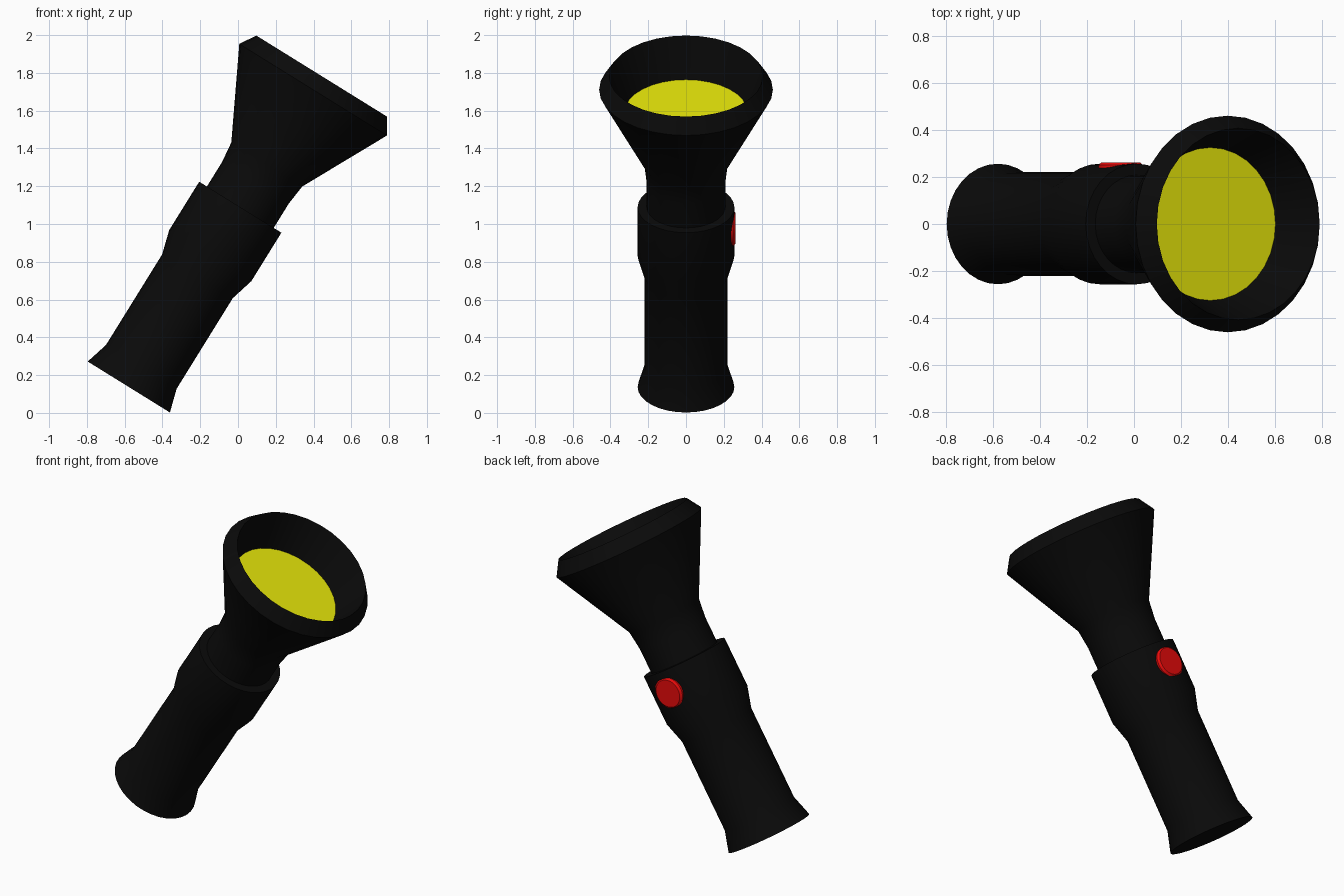
import bpy, bmesh, math
from mathutils import Matrix

if "Cube" in bpy.data.objects:
    bpy.data.objects.remove(bpy.data.objects["Cube"])

SIDES = 32
TILT = math.atan2(0.527, 0.85)
# the torch is built upright along z, then leaned over and set on its rear edge
PLACE = Matrix.Translation((-0.578, 0, 0.137)) @ Matrix.Rotation(TILT, 4, 'Y')


def material(name, rgb):
    m = bpy.data.materials.new(name)
    m.diffuse_color = (*rgb, 1)
    m.use_nodes = True
    m.node_tree.nodes["Principled BSDF"].inputs["Base Color"].default_value = m.diffuse_color
    return m


def lathe(name, profile, mat, local=Matrix()):
    """Revolve (radius, height) points around z; radius 0 closes an end."""
    bm = bmesh.new()
    rings = []
    for r, h in profile:
        n = SIDES if r > 0 else 1
        rings.append([bm.verts.new((r * math.cos(2 * math.pi * i / SIDES),
                                    r * math.sin(2 * math.pi * i / SIDES), h))
                      for i in range(n)])
    for a, b in zip(rings, rings[1:]):
        for i in range(SIDES):
            j = (i + 1) % SIDES
            if len(a) == 1:
                bm.faces.new((a[0], b[j], b[i]))
            elif len(b) == 1:
                bm.faces.new((a[i], a[j], b[0]))
            else:
                bm.faces.new((a[i], a[j], b[j], b[i]))
    bm.transform(PLACE @ local)
    me = bpy.data.meshes.new(name)
    bm.to_mesh(me)
    bm.free()
    ob = bpy.data.objects.new(name, me)
    bpy.context.collection.objects.link(ob)
    me.materials.append(mat)
    bpy.ops.object.select_all(action='DESELECT')
    ob.select_set(True)
    bpy.context.view_layer.objects.active = ob
    bpy.ops.object.shade_smooth_by_angle(angle=math.radians(30))
    return ob


black = material("black_casing", (0.003, 0.003, 0.003))
yellow = material("yellow_light", (0.8, 0.8, 0.003))
red = material("red_button", (0.8, 0.003, 0.003))

# handle with flared foot, thicker switch collar, neck, flared head and hollow reflector
lathe("casing", [(0, 0), (0.256, 0), (0.22, 0.125), (0.22, 0.69), (0.256, 0.818),
                 (0.256, 1.12), (0.208, 1.12), (0.208, 1.272), (0.221, 1.386),
                 (0.46, 1.852), (0.407, 1.937), (0.325, 1.71), (0, 1.71)], black)

# glowing lens disc at the bottom of the reflector
lathe("lens", [(0.325, 1.713), (0, 1.713)], yellow)

# switch button on the +y side of the collar
lathe("button", [(0, 0.2), (0.095, 0.2), (0.095, 0.25), (0.083, 0.261), (0, 0.261)], red,
      Matrix.Translation((0, 0, 0.99)) @ Matrix.Rotation(-math.pi / 2, 4, 'X'))
